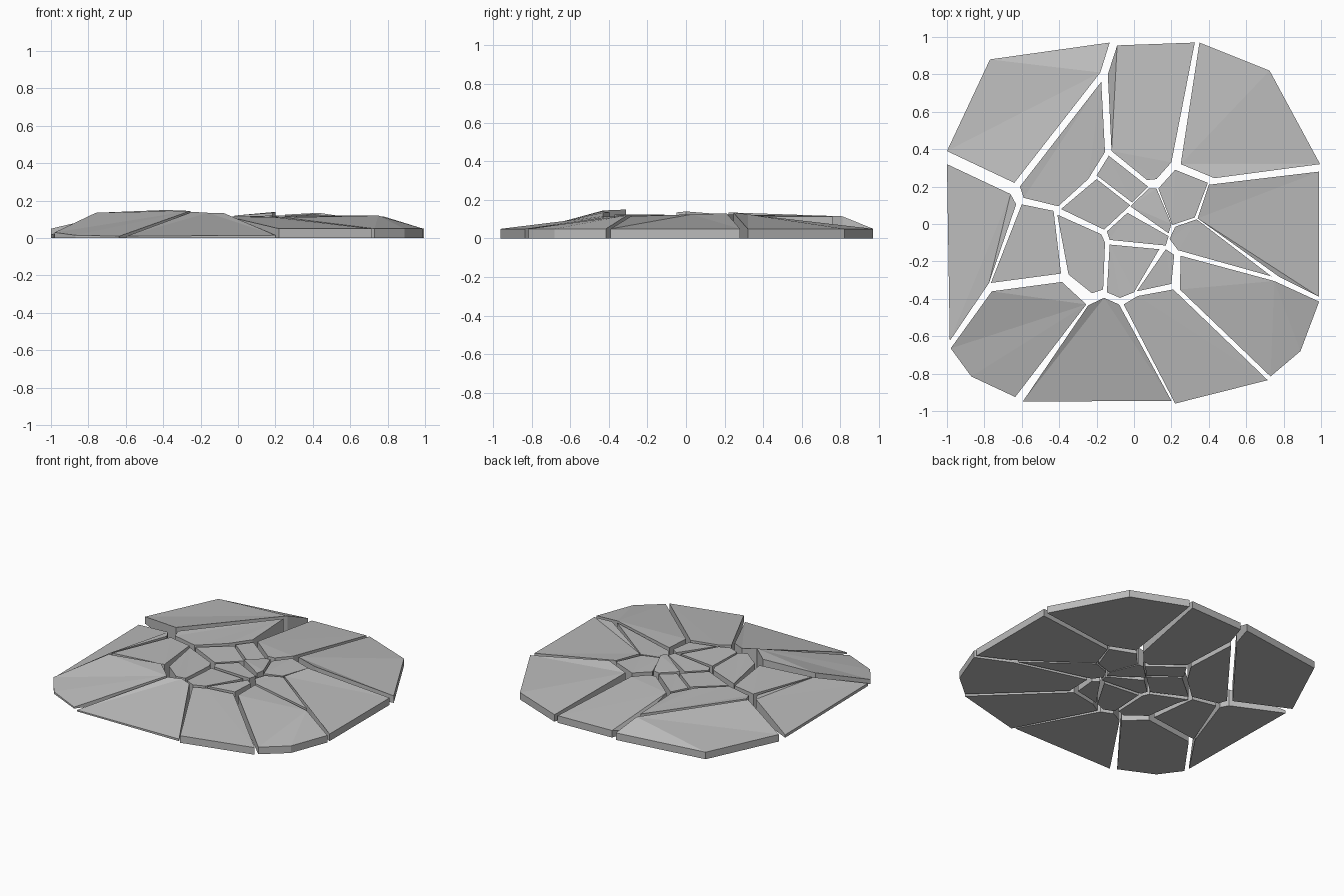
import bpy, bmesh

stone = bpy.data.materials.new("grey stone")
stone.diffuse_color = (0.5, 0.5, 0.5, 1)


def shard(name, *corners):
    """Solid slab: flat base, walls, and a top fanned from the first corner."""
    area = sum(a[0] * b[1] - b[0] * a[1] for a, b in zip(corners, corners[1:] + corners[:1]))
    if area < 0:
        corners = corners[:1] + corners[:0:-1]
    bm = bmesh.new()
    top = [bm.verts.new(c) for c in corners]
    base = [bm.verts.new((c[0], c[1], 0)) for c in corners]
    n = len(corners)
    bm.faces.new(base[::-1])
    for i in range(n):
        j = (i + 1) % n
        bm.faces.new((base[i], base[j], top[j], top[i]))
    for i in range(1, n - 1):
        bm.faces.new((top[0], top[i], top[i + 1]))
    mesh = bpy.data.meshes.new(name)
    bm.to_mesh(mesh)
    bm.free()
    mesh.materials.append(stone)
    bpy.context.collection.objects.link(bpy.data.objects.new(name, mesh))


# Outer ring, sloping down to the rim
shard("back_left_slab", (-.18, .81, .115), (-.13, .97, .05), (-.77, .88, .05),
      (-1, .39, .05), (-.64, .22, .135))
shard("back_slab", (-.12, .39, .11), (-.14, .80, .005), (-.09, .955, .05),
      (.325, .97, .05), (.20, .33, .115), (.12, .24, .115), (.07, .235, .115))
shard("back_right_slab", (.25, .32, .125), (.35, .97, .05), (.725, .82, .05),
      (.995, .32, .05), (.43, .245, .135))
shard("right_slab", (.34, .03, .125), (.40, .21, .13), (.99, .28, .05),
      (.99, -.39, .05), (.78, -.285, .115))
shard("front_right_slab", (.75, -.305, .12), (.99, -.415, .05), (.89, -.68, .05),
      (.73, -.815, .05), (.245, -.35, .11), (.25, -.17, .115))
shard("front_slab", (.02, -.385, .115), (.21, -.35, .11), (.715, -.835, .05),
      (.22, -.96, .05), (-.055, -.43, .115))
shard("front_middle_slab", (-.16, -.395, .135), (-.08, -.43, .135), (.20, -.945, .015),
      (-.595, -.95, .01), (-.245, -.435, .14))
shard("front_left_slab", (-.255, -.43, .145), (-.385, -.31, .15), (-.76, -.36, .135),
      (-.98, -.665, .03), (-.87, -.815, .015), (-.635, -.925, .01))
shard("left_slab", (-.66, .16, .12), (-1, .32, .02), (-.985, -.625, .02),
      (-.775, -.315, .125), (-.63, .105, .12))

# Middle ring
shard("left_inner_slab", (-.60, .105, .12), (-.43, .07, .12), (-.39, -.265, .125),
      (-.765, -.315, .125))
shard("back_left_inner_slab", (-.175, .76, .115), (-.155, .385, .115), (-.245, .24, .12),
      (-.405, .095, .12), (-.59, .14, .12), (-.61, .20, .125))
shard("front_left_inner_slab", (-.41, .05, .12), (-.175, -.055, .115), (-.155, -.10, .115),
      (-.165, -.35, .12), (-.225, -.37, .125), (-.35, -.27, .125), (-.385, -.03, .12))
shard("back_right_inner_slab", (.22, .29, .12), (.395, .22, .125), (.325, .035, .12),
      (.205, -.005, .12), (.13, .19, .115))
shard("right_inner_slab", (.335, .025, .12), (.735, -.28, .12), (.235, -.14, .11),
      (.19, -.08, .11), (.22, -.015, .115))
shard("front_inner_slab", (-.13, -.11, .11), (.135, -.135, .115), (0, -.365, .115),
      (-.075, -.395, .115), (-.145, -.365, .115))
shard("front_wedge", (.17, -.135, .115), (.215, -.165, .115), (.20, -.32, .11),
      (.015, -.36, .115))

# Small centre pieces
shard("centre_left_tile", (-.39, .08, .115), (-.20, .24, .115), (-.02, .10, .11),
      (-.16, -.03, .11))
shard("centre_back_tile", (-.135, .365, .11), (.075, .20, .115), (-.01, .115, .11),
      (-.20, .26, .115))
shard("centre_right_tile", (-.02, .095, .12), (.08, .19, .12), (.12, .19, .125),
      (.20, 0, .14), (.185, -.05, .135))
shard("centre_front_tile", (-.035, .06, .11), (.185, -.065, .12), (.17, -.115, .12),
      (-.13, -.085, .11), (-.145, -.04, .11))
